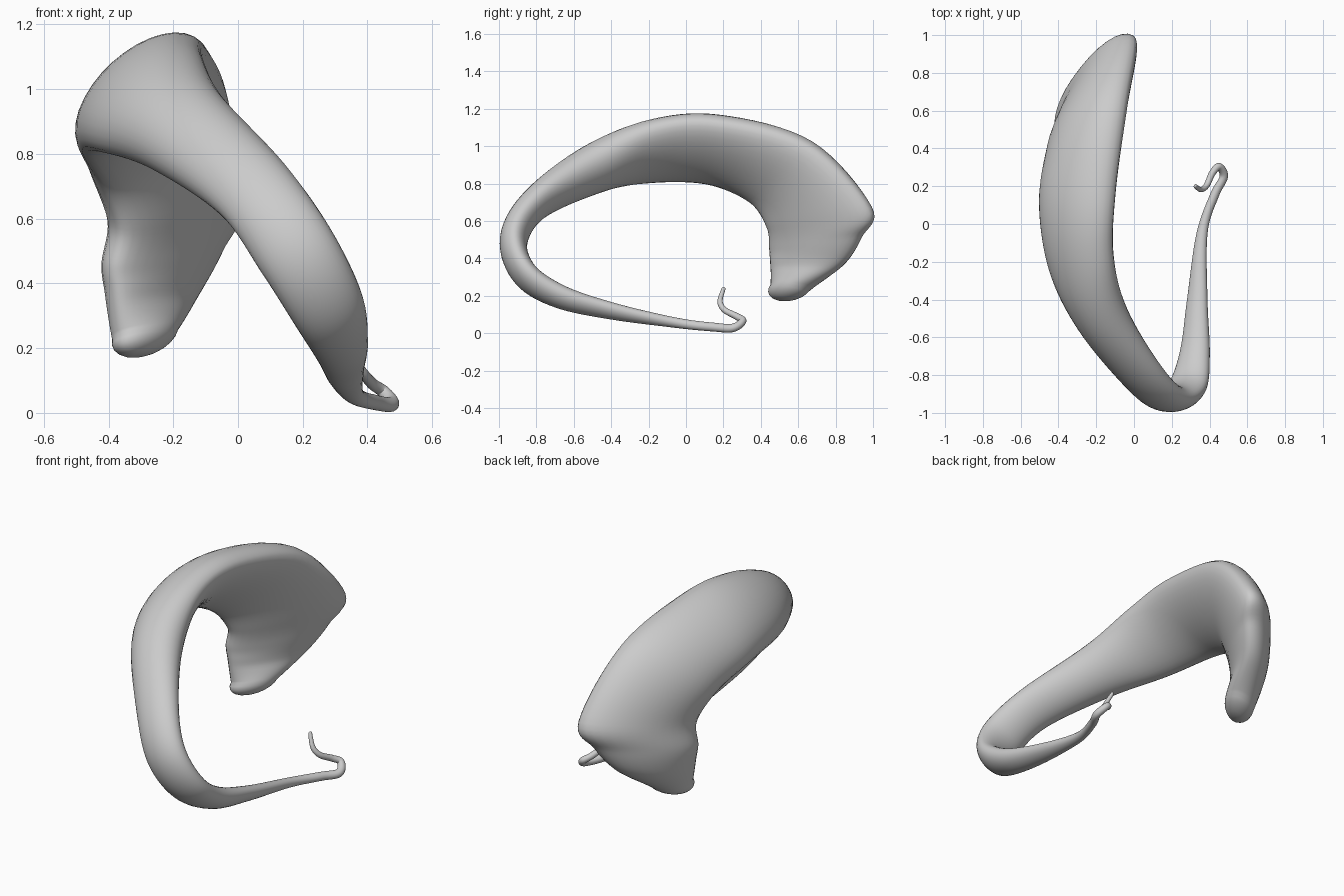
import bpy, bmesh, math
from mathutils import Vector

cube = bpy.data.objects.get("Cube")
if cube:
    bpy.data.objects.remove(cube, do_unlink=True)

SIDES, STEPS = 32, 8

# Thin wire hook: centre and radius
wire = [
    (.325, .2, .235, .011), (.355, .182, .17, .014), (.385, .205, .125, .016),
    (.415, .27, .09, .018), (.45, .303, .065, .02), (.475, .25, .028, .023),
    (.425, .15, .032, .024),
]
# Broad band: centre, long half axis of the section, thin half axis
band = [
    (.36, -.05, .055, .027, 0, .012, .027),
    (.335, -.4, .12, .05, 0, .03, .042),
    (.322, -.68, .2, .075, 0, .04, .06),
    (.28, -.86, .32, .1, 0, .055, .07),
    (.18, -.915, .5, .105, 0, .07, .08),
    (.045, -.8, .69, .105, .02, .07, .088),
    (-.165, -.5, .872, .115, .03, .105, .125),
    (-.275, -.2, .965, .155, .03, .15, .13),
    (-.295, .14, .975, .187, .03, .165, .138),
    (-.24, .5, .86, .19, .16, .15, .15),
    (-.185, .71, .62, .185, .275, .05, .14),
    (-.225, .69, .48, .165, .24, .03, .13),
    (-.255, .645, .37, .125, .19, 0, .112),
    (-.285, .555, .245, .085, .09, 0, .088),
]
rows = [(x, y, z, .7 * r, 0, .7 * r, r) for x, y, z, r in wire] + band


def spline(p, t):
    """Smooth interpolation of all station values."""
    i = min(int(t), len(p) - 2)
    u = t - i
    a, b, c, d = (p[max(0, min(len(p) - 1, i + k))] for k in (-1, 0, 1, 2))
    return [(2 * q + (r - o) * u + (2 * o - 5 * q + 4 * r - s) * u ** 2
             + (3 * q - o - 3 * r + s) * u ** 3) / 2 for o, q, r, s in zip(a, b, c, d)]


def ring(bm, centre, tangent, axis, thin, scale=1):
    side = tangent.cross(axis).normalized() * thin
    # Wide sections are flatter on the inner face
    flat = 1 - .3 * max(0, min(1, (axis.length - thin) / .1))
    verts = []
    for k in range(SIDES):
        a = 2 * math.pi * k / SIDES
        s = math.sin(a) * (flat if k < SIDES / 2 else 1)
        verts.append(bm.verts.new(centre + (axis * math.cos(a) + side * s) * scale))
    return verts


bm = bmesh.new()
count = (len(rows) - 1) * STEPS
samples = [spline(rows, i / STEPS) for i in range(count + 1)]
points = [Vector(s[:3]) for s in samples]
rings = []
for i, s in enumerate(samples):
    # A wide tangent window keeps neighbouring sections from twisting
    tangent = (points[min(i + 4, count)] - points[max(i - 4, 0)]).normalized()
    args = (tangent, Vector(s[3:6]), s[6])
    dome = [math.pi / 2 * k / 6 for k in range(1, 6)]
    if i == 0:
        for a in reversed(dome):
            rings.append(ring(bm, points[i] - tangent * s[6] * math.sin(a), *args, math.cos(a)))
    rings.append(ring(bm, points[i], *args))
    if i == count:
        for a in dome:
            rings.append(ring(bm, points[i] + tangent * s[6] * math.sin(a), *args, math.cos(a)))

# Skin the sections and close the rounded ends
for a, b in zip(rings, rings[1:]):
    for k in range(SIDES):
        n = (k + 1) % SIDES
        bm.faces.new((a[k], a[n], b[n], b[k]))
bm.faces.new(rings[0][::-1])
bm.faces.new(rings[-1])
bmesh.ops.recalc_face_normals(bm, faces=bm.faces)
for f in bm.faces:
    f.smooth = True

mesh = bpy.data.meshes.new("curved_hook")
bm.to_mesh(mesh)
bm.free()
hook = bpy.data.objects.new("curved_hook", mesh)
bpy.context.collection.objects.link(hook)

grey = bpy.data.materials.new("light_grey")
grey.use_nodes = True
grey.diffuse_color = (.6, .6, .6, 1)
grey.node_tree.nodes["Principled BSDF"].inputs["Base Color"].default_value = (.6, .6, .6, 1)
mesh.materials.append(grey)
